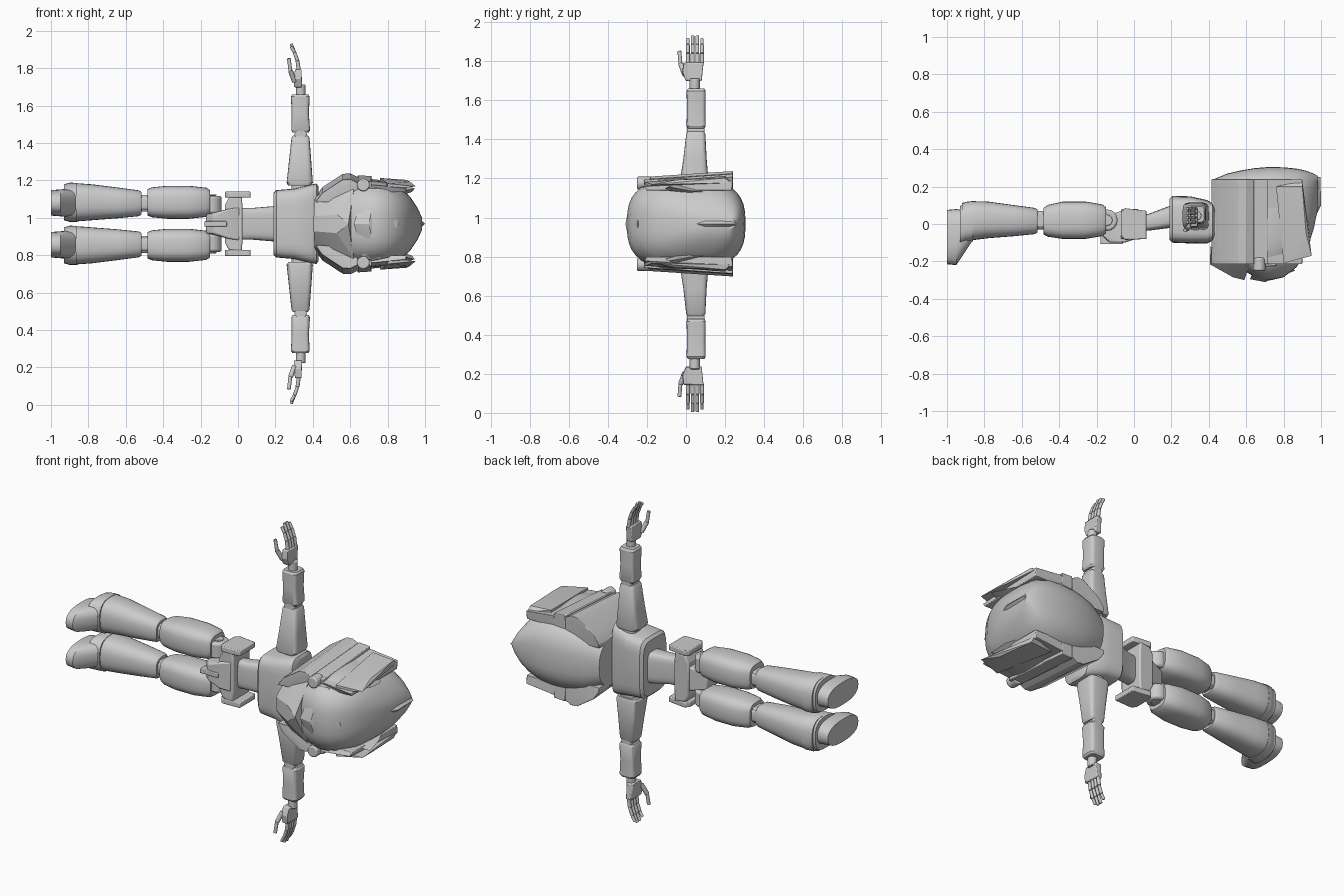
import bpy
import bmesh
from math import cos, sin, tau, copysign
from mathutils import Vector

cube = bpy.data.objects.get("Cube")
if cube:
    bpy.data.objects.remove(cube, do_unlink=True)

# The figure lies along x, faces -y, and is symmetric about this height
MID = 0.968

grey = bpy.data.materials.new("plain_grey")
grey.use_nodes = True
grey.diffuse_color = (0.6, 0.6, 0.6, 1)
grey.node_tree.nodes["Principled BSDF"].inputs["Base Color"].default_value = grey.diffuse_color


def finish(name, bm, pair, bevel=0.0, angle=0.55):
    """Turn a bmesh into a shaded object, mirrored across the body if paired."""
    bmesh.ops.recalc_face_normals(bm, faces=bm.faces[:])
    mesh = bpy.data.meshes.new(name)
    bm.to_mesh(mesh)
    bm.free()
    mesh.materials.append(grey)
    obj = bpy.data.objects.new(name, mesh)
    obj.location.z = MID
    bpy.context.scene.collection.objects.link(obj)
    bpy.ops.object.select_all(action="DESELECT")
    obj.select_set(True)
    bpy.context.view_layer.objects.active = obj
    bpy.ops.object.shade_smooth_by_angle(angle=angle)
    if bevel:
        mod = obj.modifiers.new("soft_edges", "BEVEL")
        mod.width = bevel
        mod.segments = 2
    if pair:
        mod = obj.modifiers.new("other_side", "MIRROR")
        mod.use_axis = (False, False, True)
        mod.use_mirror_merge = False
    return obj


def loft(name, axis, rows, power=2.0, pair=False, sides=28):
    """Rows are (along, centre, radius, centre, radius) of rounded sections."""
    bm = bmesh.new()
    rings = []
    for along, ca, ra, cb, rb in rows:
        ring = []
        for i in range(sides):
            c, s = cos(tau * i / sides), sin(tau * i / sides)
            a = ca + ra * copysign(abs(c) ** (2 / power), c)
            b = cb + rb * copysign(abs(s) ** (2 / power), s)
            ring.append(bm.verts.new((along, a, b) if axis == "x" else (a, b, along)))
        rings.append(ring)
    for low, high in zip(rings, rings[1:]):
        for i in range(sides):
            j = (i + 1) % sides
            bm.faces.new((low[i], low[j], high[j], high[i]))
    bm.faces.new(rings[0])
    bm.faces.new(rings[-1])
    return finish(name, bm, pair)


def hull(name, points, pair=False, bevel=0.0):
    """Faceted convex part; a central one is completed with mirrored points."""
    if not pair:
        points = points + [(x, y, -w) for x, y, w in points if w]
    bm = bmesh.new()
    for p in points:
        bm.verts.new(p)
    result = bmesh.ops.convex_hull(bm, input=bm.verts[:])
    bmesh.ops.delete(bm, geom=list({v for v in result["geom_interior"] if v.is_valid}), context="VERTS")
    bmesh.ops.dissolve_limit(bm, angle_limit=0.02, verts=bm.verts[:], edges=bm.edges[:])
    return finish(name, bm, pair, bevel, 0.4)


def box(name, xs, ys, ws, pair=False, bevel=0.006):
    return hull(name, [(x, y, w) for x in xs for y in ys for w in ws], pair, bevel)


def rod(name, start, end, radius, pair=True):
    """Round bar between two points."""
    a, b = Vector(start), Vector(end)
    bm = bmesh.new()
    bmesh.ops.create_cone(bm, cap_ends=True, segments=16, radius1=radius,
                          radius2=radius, depth=(b - a).length)
    turn = (b - a).to_track_quat("Z", "Y")
    for v in bm.verts:
        v.co = turn @ v.co + (a + b) / 2
    return finish(name, bm, pair, radius * 0.2)


# Legs
loft("foot", "x", [(-1, -.07, .145, .112, .068), (-.95, -.07, .15, .112, .072),
                   (-.92, -.05, .125, .112, .074), (-.87, -.01, .09, .112, .07)], 2.5, True)
loft("ankle_cuff", "x", [(-.93, -.01, .105, .115, .096), (-.9, .01, .108, .115, .105),
                         (-.86, .015, .108, .115, .104)], 2.8, True)
loft("shin", "x", [(-.92, .015, .098, .115, .1), (-.86, .018, .104, .115, .102),
                   (-.78, .022, .098, .115, .096), (-.65, .018, .084, .112, .083),
                   (-.53, .016, .07, .11, .069), (-.515, .016, .06, .11, .06)], 2.6, True)
loft("knee_link", "x", [(-.55, .02, .05, .11, .04), (-.44, .02, .05, .11, .04)], 4, True)
rod("knee_pin", (-.5, .02, .065), (-.5, .02, .155), .04)
loft("thigh", "x", [(-.485, .015, .07, .115, .07), (-.46, .017, .085, .115, .08),
                    (-.38, .02, .1, .115, .088), (-.26, .02, .1, .115, .088),
                    (-.17, .02, .085, .115, .078), (-.15, .02, .07, .115, .065)], 3, True)

# Hips
rod("hip_disc", (-.145, .02, .055), (-.145, .02, .15), .058)
rod("hip_cap", (-.145, .02, .15), (-.145, .02, .158), .03)
hull("crotch", [(-.17, -.06, .05), (-.17, .04, .05), (-.13, -.1, .05), (-.05, -.1, .08),
                (.01, -.08, .09), (-.03, .08, .08), (.02, .06, .08)], bevel=.008)
box("crotch_ridge", (-.18, -.06), (-.108, -.05), (.014,), bevel=.004)
hull("belt", [(x, y, w) for y in (-.08, .08)
              for x, w in ((-.07, .1), (-.05, .14), (.02, .15), (.025, .08))], bevel=.008)
hull("hip_plate", [(x, y, w) for w in (.14, .172)
                   for x, y in ((-.07, -.06), (-.05, -.085), (.068, -.08),
                                (.068, .07), (-.05, .085), (-.07, .06))], True, .005)

# Torso
loft("waist", "x", [(.01, 0, .04, 0, .085), (.08, .01, .045, 0, .085),
                    (.2, .04, .06, 0, .095)], 4)
loft("chest", "x", [(.19, .025, .11, 0, .165), (.205, .025, .125, 0, .18),
                    (.3, .022, .126, 0, .188), (.39, .012, .116, 0, .21),
                    (.42, .01, .1, 0, .215), (.43, .01, .075, 0, .2)], 5)
rod("neck", (.4, .01, 0), (.52, .01, 0), .08, False)

# Arms
loft("shoulder_joint", "z", [(.17, .335, .05, .05, .05), (.24, .335, .05, .05, .05)], 3, True)
loft("upper_arm", "z", [(.205, .33, .062, .042, .068), (.22, .33, .07, .042, .073),
                        (.33, .332, .06, .046, .06), (.46, .334, .048, .05, .049),
                        (.472, .334, .04, .05, .042)], 5, True)
rod("elbow_pin", (.335, .005, .478), (.335, .095, .478), .033)
loft("forearm", "z", [(.487, .335, .043, .052, .042), (.5, .335, .05, .052, .049),
                      (.59, .333, .046, .052, .047), (.68, .333, .05, .052, .049),
                      (.692, .333, .042, .052, .042)], 5, True)
rod("wrist", (.335, .045, .68), (.335, .045, .745), .026)
hull("palm", [(.3, .0, .73), (.342, .0, .73), (.3, .08, .73), (.342, .08, .73),
              (.298, -.02, .775), (.34, -.018, .775), (.305, -.012, .825),
              (.34, -.012, .825), (.305, .09, .825), (.34, .09, .825)], True, .005)
# Fingers of three jointed pieces, the outer one a little shorter
for i in range(4):
    y = .01 + .024 * i
    short = .014 if i in (0, 3) else 0
    joints = [(.325, y, .82), (.318, y, .872), (.302, y, .917), (.284, y, .962 - short)]
    for n, (a, b) in enumerate(zip(joints, joints[1:])):
        rod(f"finger_{i}_{n}", a, b, .0105 - .001 * n)
rod("thumb_base", (.302, -.005, .76), (.28, -.028, .82), .013)
rod("thumb_tip", (.28, -.028, .815), (.272, -.034, .885), .010)

# Head shell: (along, front, back, half width)
shell = [(.415, -.19, .235, .15), (.5, -.225, .27, .2), (.58, -.245, .288, .22),
         (.64, -.28, .298, .23), (.72, -.303, .305, .232), (.8, -.285, .303, .222),
         (.87, -.23, .296, .19), (.92, -.15, .285, .145), (.96, -.03, .27, .085),
         (.985, .09, .255, .03)]
loft("helmet", "x", [(x, (f + b) / 2, (b - f) / 2, 0, w) for x, f, b, w in shell], 2.8, sides=40)

# Pointed face mask and the brow above it
hull("face_mask", [(.405, -.215, .04), (.41, -.12, .13), (.59, -.3, 0), (.53, -.285, .05),
                   (.62, -.21, .19), (.61, -.12, .2), (.5, -.19, .16)])
hull("brow", [(.62, -.295, 0), (.7, -.31, 0), (.72, -.29, .1), (.67, -.23, .19),
              (.76, -.22, .19), (.86, -.25, 0), (.7, -.1, .2)])


def side_panel(name, outline, inner=.12):
    """Side armour that flares outward toward the back of the head."""
    points = [(x, y, w + flare) for x, w in outline
              for y, flare in ((-.215, -.025), (.24, .005))]
    points += [(x, y, inner) for x, w in outline for y in (-.2, .235)]
    hull(name, points, True, .004)


side_panel("cheek_panel", [(.415, .14), (.45, .19), (.56, .262), (.6, .265), (.64, .245)])
side_panel("side_strip", [(.64, .255), (.715, .25)])
side_panel("temple_panel", [(.71, .235), (.9, .215)], .17)
rod("brow_pivot", (.67, -.25, .208), (.67, -.18, .208), .034)

# Swept horns and crests
hull("side_horn", [(.76, .2, .2), (.76, .2, .245), (.9, .23, .21), (.9, .2, .235), (.8, -.21, .18),
                   (.8, -.21, .215), (.95, -.17, .2), (.92, -.05, .225)], True)
hull("small_crest", [(.86, -.12, .17), (.945, -.09, .19), (.86, -.03, .21),
                     (.93, .02, .17), (.88, .13, .16), (.84, .0, .14)], True)
hull("centre_crest", [(.89, -.12, 0), (.95, .01, 0), (1, .1, 0), (.997, .25, 0),
                      (.89, .02, .085), (.93, .26, .04), (.93, .12, .07)])
